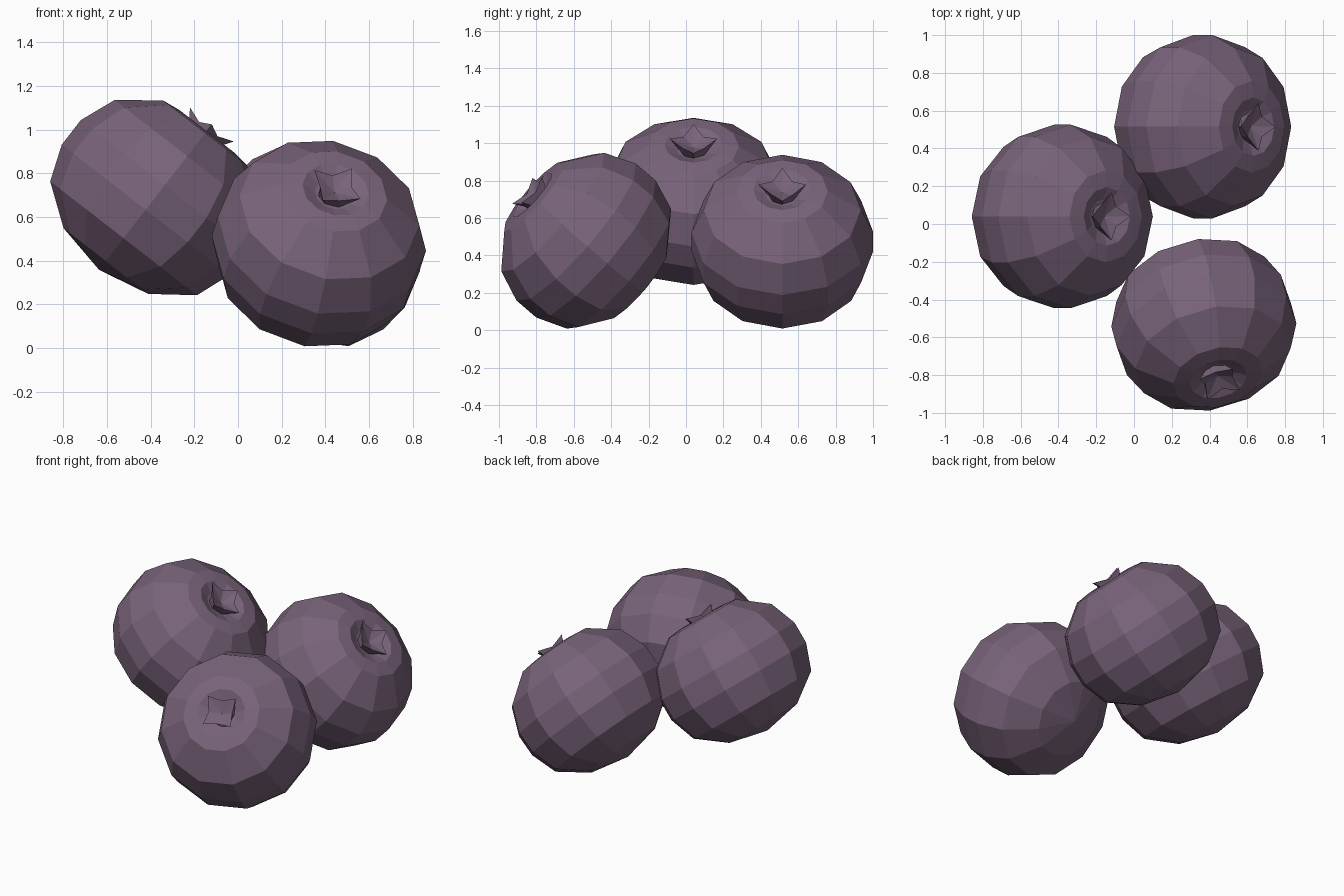
import bpy, bmesh
from math import sin, cos, pi
from mathutils import Vector, Matrix

if "Cube" in bpy.data.objects:
    bpy.data.objects.remove(bpy.data.objects["Cube"])

skin = bpy.data.materials.new("berry_skin")
skin.diffuse_color = (0.19, 0.125, 0.195, 1)
skin.use_nodes = True
skin.node_tree.nodes["Principled BSDF"].inputs["Base Color"].default_value = skin.diffuse_color


def ring(bm, n, r, z, r2=None, z2=None):
    # ring of n points, odd points may use a second radius and height
    pts = []
    for i in range(n):
        odd = i % 2 and r2 is not None
        a = 2 * pi * i / n
        q, h = (r2, z2) if odd else (r, z)
        pts.append(bm.verts.new((q * cos(a), q * sin(a), h)))
    return pts


def skin_rings(bm, bottom, rings, top):
    n = len(rings[0])
    lo, hi = bm.verts.new((0, 0, bottom)), bm.verts.new((0, 0, top))
    for i in range(n):
        j = (i + 1) % n
        bm.faces.new((lo, rings[0][j], rings[0][i]))
        for a, b in zip(rings, rings[1:]):
            bm.faces.new((a[i], a[j], b[j], b[i]))
        bm.faces.new((rings[-1][i], rings[-1][j], hi))


def finish(bm, name, matrix):
    me = bpy.data.meshes.new(name)
    bm.to_mesh(me)
    bm.free()
    me.materials.append(skin)
    ob = bpy.data.objects.new(name, me)
    ob.matrix_world = matrix
    bpy.context.collection.objects.link(ob)


# squashed twelve-sided body with a dimpled top
PROFILE = [(.245, -.369), (.425, -.237), (.486, -.072), (.486, .07),
           (.42, .238), (.243, .372), (.155, .383), (.09, .352)]


def berry(name, centre, axis, side):
    z = Vector(axis).normalized()
    x = Vector(side)
    x = (x - z * x.dot(z)).normalized()
    m = Matrix((x, z.cross(x), z)).transposed().to_4x4()
    m.translation = centre

    bm = bmesh.new()
    skin_rings(bm, -.42, [ring(bm, 12, r, h) for r, h in PROFILE], .34)
    finish(bm, name + "_body", m)

    # four-pointed flared crown, hollow in the middle
    bm = bmesh.new()
    skin_rings(bm, .335, [ring(bm, 8, .075, .345),
                          ring(bm, 8, .127, .422, .075, .395)], .362)
    finish(bm, name + "_crown", m)


berry("left_berry", (-.378, .04, .69), (.26, 0, .335), (1, 0, 0))
berry("back_berry", (.365, .515, .475), (.295, 0, .305), (1, 0, 0))
berry("front_berry", (.37, -.535, .48), (.085, -.315, .27), (.225, -.06, -.14))
